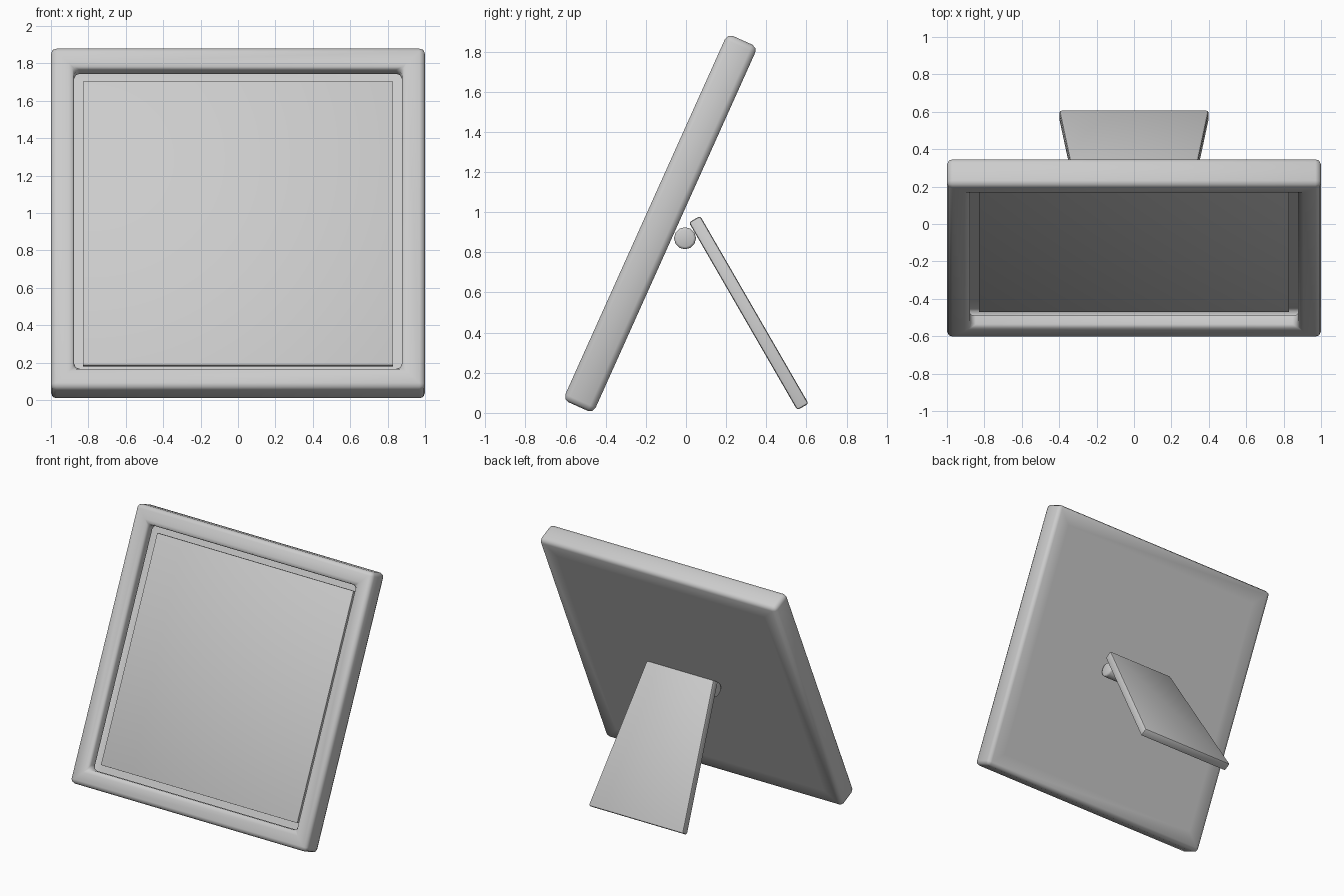
import bpy, bmesh, math
from mathutils import Matrix, Vector

cube = bpy.data.objects.get("Cube")
if cube:
    bpy.data.objects.remove(cube, do_unlink=True)

grey = bpy.data.materials.new("light grey")
grey.use_nodes = True
colour = (0.6, 0.6, 0.6, 1)
grey.diffuse_color = colour
grey.node_tree.nodes["Principled BSDF"].inputs["Base Color"].default_value = colour


def finish(bm, name, location, tilt, bevel, angle):
    """Turn a bmesh into a tilted, softly bevelled, smooth shaded object."""
    bmesh.ops.recalc_face_normals(bm, faces=bm.faces)
    mesh = bpy.data.meshes.new(name)
    bm.to_mesh(mesh)
    bm.free()
    mesh.materials.append(grey)
    ob = bpy.data.objects.new(name, mesh)
    bpy.context.collection.objects.link(ob)
    ob.location = location
    ob.rotation_euler.x = math.radians(tilt)
    mod = ob.modifiers.new("soft edges", "BEVEL")
    mod.width = bevel
    mod.segments = 2
    mod.limit_method = "ANGLE"
    bpy.ops.object.select_all(action="DESELECT")
    ob.select_set(True)
    bpy.context.view_layer.objects.active = ob
    bpy.ops.object.modifier_apply(modifier=mod.name)
    bpy.ops.object.shade_smooth_by_angle(angle=math.radians(angle))
    return ob


def slab(width, depth, height):
    bm = bmesh.new()
    bmesh.ops.create_cube(bm, size=1, matrix=Matrix.Diagonal((width, depth, height, 1)))
    return bm


# Picture frame: slab with a border on both sides, front recessed
LEAN, CENTRE = -24.2, (0, -0.128, 0.944)
bm = slab(2, 0.165, 2)
for side in (-1, 1):
    face = next(f for f in bm.faces if f.normal.y * side > 0.9)
    bmesh.ops.inset_region(bm, faces=[face], thickness=0.175)
    if side < 0:
        # a second ring in place, pushed back to make the recess walls
        bmesh.ops.inset_region(bm, faces=[face], thickness=0.0)
        bmesh.ops.translate(bm, verts=face.verts, vec=(0, 0.08, 0))
# the recess floor is left out of the rim so its corner stays sharp
bmesh.ops.delete(bm, geom=[face for face in bm.faces
                           if abs(face.calc_center_median().y + 0.0025) < 0.001
                           and abs(face.normal.y) > 0.9], context="FACES_ONLY")
finish(bm, "frame", CENTRE, LEAN, 0.03, 50)

# Picture panel closing the recess
bm = slab(1.66, 0.02, 1.66)
panel = finish(bm, "picture_panel", CENTRE, LEAN, 0.001, 30)
panel.location += panel.rotation_euler.to_matrix() @ Vector((0, 0.0075, 0))

# Tapered rear support
bm = slab(0.8, 0.065, 1.08)
for v in bm.verts:
    if v.co.z > 0:
        v.co.x *= 0.71
finish(bm, "support_leg", (0, 0.3125, 0.4975), 30, 0.012, 40)

# Hinge pin between frame and support
bm = bmesh.new()
bmesh.ops.create_cone(bm, cap_ends=True, segments=12, radius1=0.055, radius2=0.055,
                      depth=0.52, matrix=Matrix.Rotation(math.pi / 2, 4, "Y"))
finish(bm, "hinge_pin", (0, -0.005, 0.87), 0, 0.012, 50)
